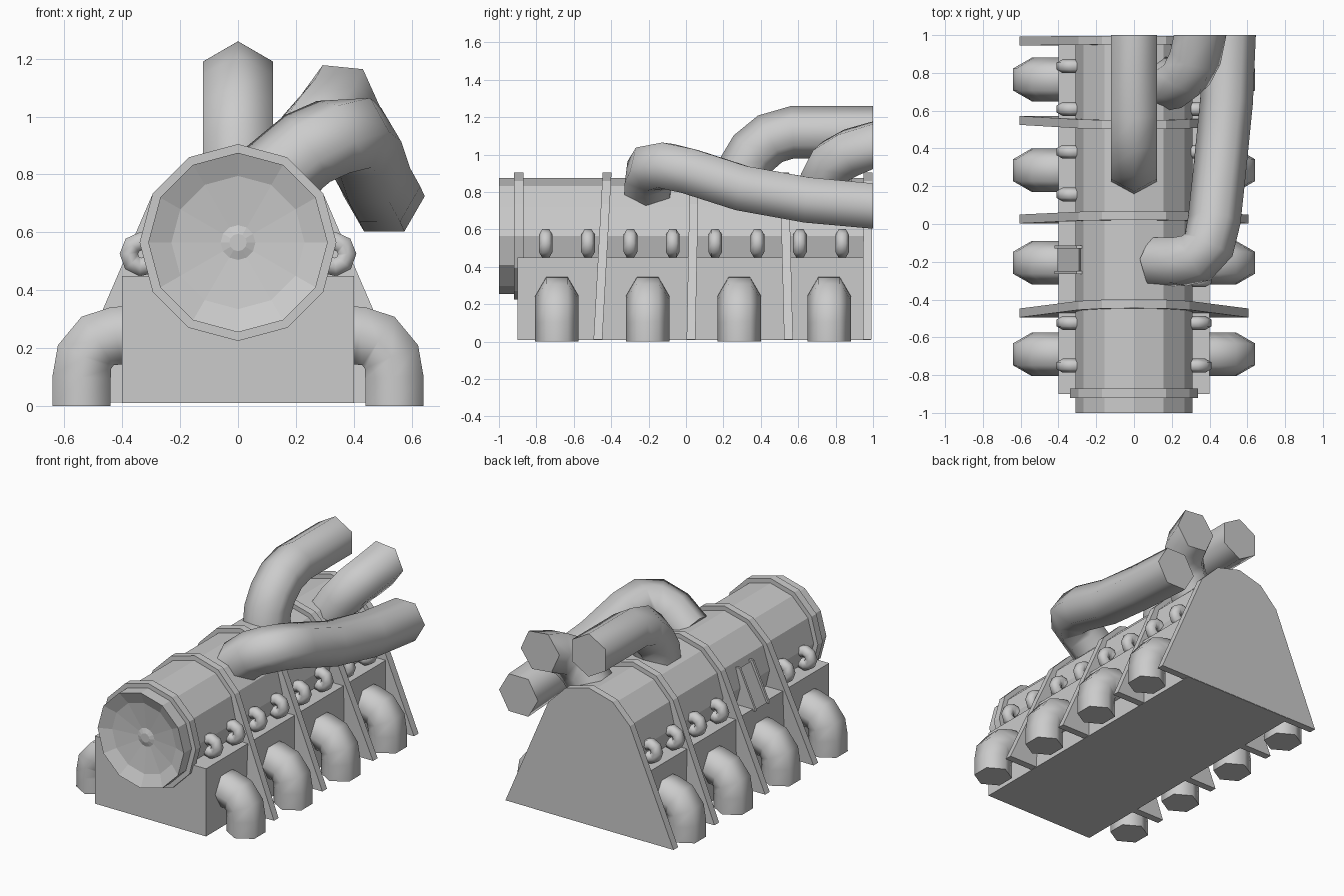
import bpy, bmesh, math
from mathutils import Vector

if "Cube" in bpy.data.objects:
    bpy.data.objects.remove(bpy.data.objects["Cube"])

CZ = 0.565  # height of the barrel axis


def make(name, verts, faces, smooth=False):
    me = bpy.data.meshes.new(name)
    bm = bmesh.new()
    vs = [bm.verts.new(v) for v in verts]
    for f in faces:
        bm.faces.new([vs[i] for i in f])
    bmesh.ops.recalc_face_normals(bm, faces=bm.faces)
    bm.to_mesh(me)
    bm.free()
    ob = bpy.data.objects.new(name, me)
    bpy.context.collection.objects.link(ob)
    if smooth:
        bpy.context.view_layer.objects.active = ob
        ob.select_set(True)
        bpy.ops.object.shade_smooth_by_angle(angle=math.radians(65))
        ob.select_set(False)
    return ob


def skin(name, rings, smooth=False):
    """Join equal rings of points into a capped solid."""
    n = len(rings[0])
    verts = [v for r in rings for v in r]
    faces = [tuple(range(n)), tuple(range(len(verts) - n, len(verts)))]
    for k in range(len(rings) - 1):
        for i in range(n):
            j = (i + 1) % n
            faces.append((k*n + i, k*n + j, k*n + n + j, k*n + n + i))
    return make(name, verts, faces, smooth)


def lathe(name, profile, n=12):
    """Turn (radius, y) pairs about the barrel axis."""
    return skin(name, [[(r*math.sin(2*math.pi*i/n), y, CZ + r*math.cos(2*math.pi*i/n))
                        for i in range(n)] for r, y in profile])


def tube(name, path, r, ref, first=None, n=6):
    """Hexagonal pipe; ref points at a corner of the first ring."""
    p = [Vector(q) for q in path]
    ref = Vector(ref)
    rings = []
    for k in range(len(p)):
        t = (p[min(k + 1, len(p) - 1)] - p[max(k - 1, 0)]).normalized()
        if k == 0 and first:
            t = Vector(first)
        ref = (ref - t * ref.dot(t)).normalized()
        side = t.cross(ref)
        rings.append([p[k] + r*(ref*math.cos(2*math.pi*i/n) + side*math.sin(2*math.pi*i/n))
                      for i in range(n)])
    return skin(name, rings, True)


def prism(name, outline, y0, y1, lean=0):
    """Extrude an (x, z) outline along y, leaning with height."""
    return skin(name, [[(x, y + lean*z, z) for x, z in outline] for y in (y0, y1)])


# base block
prism("base_block", [(-0.4, 0.01), (0.4, 0.01), (0.4, 0.45), (-0.4, 0.45)], -0.9, 0.99)

# barrel with dished front and hub, front collar
lathe("barrel", [(0.03, -0.955), (0.06, -0.945), (0.23, -0.965), (0.31, -1.0), (0.31, 0.99)])
lathe("front_collar", [(0.34, -0.92), (0.34, -0.87)])

# buttress plates and solid end plate
half = [(0.605, 0.012), (0.294, CZ + 0.17), (0.17, CZ + 0.294)]
plate = half + [(0, CZ + 0.34)] + [(-x, z) for x, z in reversed(half)]
for i, (y, lean) in enumerate([(-0.495, 0.055), (0.003, 0.02), (0.525, -0.025), (0.945, 0.005)]):
    prism(f"buttress_{i}", plate, y, y + 0.047, lean)

# side elbows
elbow = [(0.38, 0.245), (0.42, 0.243), (0.485, 0.225), (0.53, 0.17), (0.54, 0.1), (0.54, 0.0)]
for s in (-1, 1):
    for i, y in enumerate((-0.69, -0.205, 0.285, 0.765)):
        tube(f"side_elbow_{s}_{i}", [(s*x, y, z) for x, z in elbow], 0.116, (0, 1, 0))

# small curled loops, two omitted on the left for the hatch
for s in (-1, 1):
    for i in range(8):
        if s == -1 and i in (2, 3):
            continue
        y = -0.75 + i*0.2265
        arc = [math.radians(a) for a in range(130, -171, -43)]
        tube(f"loop_{s}_{i}", [(s*(0.333 + 0.044*math.cos(a)), y, 0.525 + 0.045*math.sin(a))
                               for a in arc], 0.037, (0, 1, 0))

# sloping hatch on the left: panel and frame rails
prism("hatch_panel", [(-0.405, 0.44), (-0.29, 0.68), (-0.25, 0.6), (-0.25, 0.44)], -0.25, -0.13)
for i, y in enumerate((-0.265, -0.13)):
    prism(f"hatch_rail_{i}", [(-0.42, 0.44), (-0.305, 0.69), (-0.25, 0.69), (-0.25, 0.44)],
          y, y + 0.015)

# large pipes, listed from the rear cut back to the barrel
tube("top_pipe", [(0, 1, 1.12), (0, 0.57, 1.12), (0, 0.45, 1.085), (0, 0.36, 1.01),
                  (0, 0.305, 0.92), (0, 0.29, 0.8)], 0.14, (0, 0, 1), (0, -1, 0))
tube("long_pipe", [(0.505, 1, 0.725), (0.49, 0.65, 0.757), (0.455, 0.3, 0.82), (0.425, 0.02, 0.91),
                   (0.395, -0.11, 0.94), (0.33, -0.18, 0.93), (0.24, -0.2, 0.89),
                   (0.12, -0.2, 0.79)], 0.14, (1, 0, 0), (0, -1, 0))
tube("short_pipe", [(0.35, 1, 1.05), (0.325, 0.88, 1.01), (0.28, 0.79, 0.96),
                    (0.22, 0.75, 0.88), (0.15, 0.74, 0.77)], 0.14, (1, 0, -0.1), (0, -1, 0))
